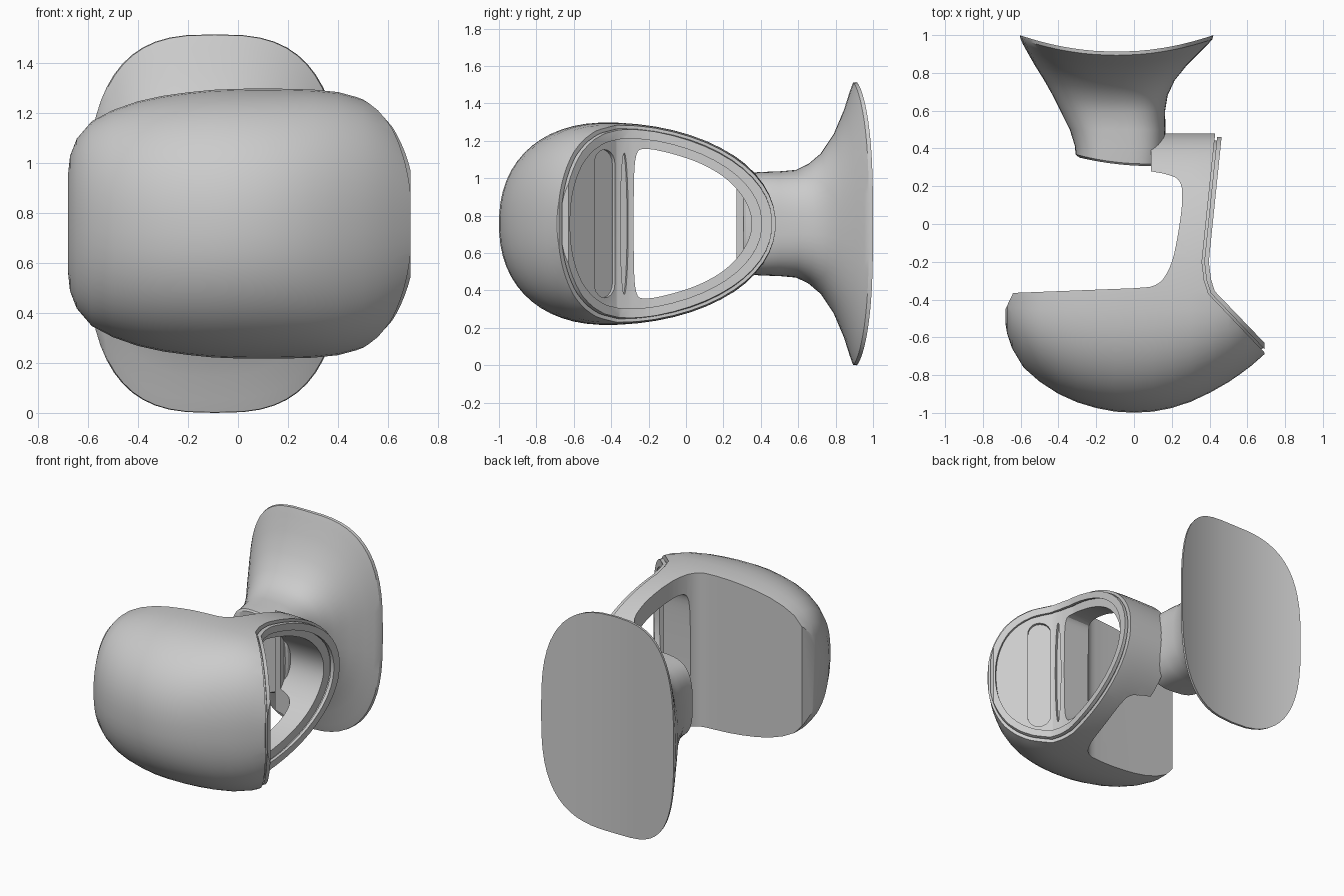
import bpy, bmesh, math
from mathutils import Matrix

if "Cube" in bpy.data.objects:
    bpy.data.objects.remove(bpy.data.objects["Cube"])

ZC = 0.757  # mid height of the whole model


def finish(name, bm):
    bmesh.ops.recalc_face_normals(bm, faces=bm.faces)
    me = bpy.data.meshes.new(name)
    bm.to_mesh(me)
    bm.free()
    ob = bpy.data.objects.new(name, me)
    bpy.context.collection.objects.link(ob)
    return ob


def prism(name, pts, place):
    """Extrude a 2D outline; place(a, b, end) gives 3D positions of both ends."""
    bm = bmesh.new()
    lo, hi = [[bm.verts.new(place(a, b, e)) for a, b in pts] for e in (0, 1)]
    bm.faces.new(lo)
    bm.faces.new(hi)
    for i in range(len(pts)):
        j = (i + 1) % len(pts)
        bm.faces.new((lo[i], lo[j], hi[j], hi[i]))
    return finish(name, bm)


def vertical(name, pts):
    return prism(name, pts, lambda x, y, e: (x, y, -0.1 + 1.8 * e))


def boolean(ob, cutter, op):
    mod = ob.modifiers.new("cut", 'BOOLEAN')
    mod.operation, mod.object, mod.solver = op, cutter, 'EXACT'
    bpy.context.view_layer.update()
    dg = bpy.context.evaluated_depsgraph_get()
    me = bpy.data.meshes.new_from_object(ob.evaluated_get(dg))
    ob.modifiers.clear()
    ob.data = me
    bpy.data.objects.remove(cutter)


def chaikin(pts, closed=False, passes=2):
    for _ in range(passes):
        ends = list(zip(pts, pts[1:] + pts[:1])) if closed else list(zip(pts, pts[1:]))
        new = []
        for (a, b), (c, d) in ends:
            new += [(.75*a + .25*c, .75*b + .25*d), (.25*a + .75*c, .25*b + .75*d)]
        pts = new if closed else [pts[0]] + new + [pts[-1]]
    return pts


def spow(v, p):
    return math.copysign(abs(v) ** p, v)


def loft(name, rings, strip_caps=False):
    bm = bmesh.new()
    vs = [[bm.verts.new(p) for p in r] for r in rings]
    n = len(vs[0])
    for a, b in zip(vs, vs[1:]):
        for i in range(n):
            bm.faces.new((a[i], a[(i + 1) % n], b[(i + 1) % n], b[i]))
    for r in (vs[0], vs[-1]):
        if not strip_caps:
            bm.faces.new(r)
            continue
        for i in range(n // 2):
            f = [r[i], r[i + 1], r[n - i - 1], r[(n - i) % n]]
            bm.faces.new(list(dict.fromkeys(f)))
    return finish(name, bm)


# Egg-shaped shell lofted along x: station x, front y, half height
STATIONS = [(-.68, -.53, .2), (-.672, -.58, .27), (-.645, -.66, .34), (-.585, -.76, .41),
            (-.5, -.835, .455), (-.4, -.9, .49), (-.3, -.945, .512), (-.2, -.975, .526),
            (-.1, -.994, .536), (0, -1, .54), (.1, -.994, .541), (.2, -.975, .54),
            (.3, -.942, .537), (.4, -.895, .527), (.5, -.838, .5), (.56, -.797, .47),
            (.62, -.752, .43), (.69, -.69, .36)]


def egg(name, s=1.0):
    rings, n = [], 56
    for x, front, h in STATIONS:
        ring = []
        for i in range(n):
            t = 2 * math.pi * (i + .5) / n
            c, q = math.cos(t), math.sin(t)
            p = 2 / 2.25 if c < 0 else 1 / 1.03
            y = -.42 + spow(c, p) * (.9 if c > 0 else -.42 - front)
            ring.append((x, -.1 + (y + .1) * s, ZC + spow(q, p) * h * s))
        rings.append(ring)
    return loft(name, rings)


def outer_line(d):
    """Top-view line of the right-hand frame face, moved outwards by d."""
    return [(.70 + .7 * d, -.69 + .7 * d), (.395 + .9 * d, -.37 + .4 * d),
            (.372 + d, -.3 + .2 * d), (.36 + d, -.2), (.432 + d, .5)]


# Main shell: egg trimmed by the C-shaped plan outline
shell = egg("mirror_housing")
inner = chaikin([(.1, .277), (.17, .265), (.25, .235), (.258, .12), (.235, -.05),
                 (.2, -.22), (.13, -.33), (0, -.34)])
plan = ([(-.8, -1.1), (.8, -1.1)] + outer_line(0) + [(.39, .6), (.09, .6), (.09, .279)]
        + inner + [(-.64, -.365), (-.73, -.555)])
boolean(shell, vertical("plan_cutter", plan), 'INTERSECT')

# Opening through the side frame
half = [(-.28, .2), (-.272, .37), (-.235, .41), (-.05, .37), (.1, .315), (.23, .235), (.325, .12)]
hole = chaikin(half + [(.36, 0)] + [(y, -z) for y, z in reversed(half)], True)
boolean(shell, prism("opening_cutter", hole,
                     lambda y, z, e: (.14 + .6 * e, y, ZC + z)), 'DIFFERENCE')


# Pill recess and narrow slit on the slanted panel
def recess(pts, x, y, angle):
    m = Matrix.Translation((x, y, ZC)) @ Matrix.Rotation(math.radians(angle), 4, 'Z')
    cut = prism("recess_cutter", pts, lambda a, b, e: (-.02 + .08 * e, a, b))
    cut.data.transform(m)
    boolean(shell, cut, 'DIFFERENCE')


arc = [math.pi * i / 10 for i in range(11)]
pill = [(.076 * math.cos(t), .32 + .076 * math.sin(t)) for t in arc]
pill += [(-a, -b) for a, b in pill]
slit = [(.022 * math.cos(2 * math.pi * i / 24), .38 * math.sin(2 * math.pi * i / 24)) for i in range(24)]
recess(pill, .457, -.435, 43.6)
recess(slit, .381, -.33, 18)


# Raised rim following the frame, on a narrower groove band
def rim(name, outer, inside, d0, d1):
    ob = egg(name, outer)
    strip = vertical("strip_cutter", outer_line(d0) + outer_line(d1)[::-1])
    boolean(ob, strip, 'INTERSECT')
    boolean(ob, egg("rim_cutter", inside), 'DIFFERENCE')
    return ob


parts = [shell,
         rim("rim_groove", .935, .885, -.006, .016),
         rim("frame_rim", .968, .87, .012, .036)]

# Flared foot: y at middle, y at side edges, left x, right x, half height, roundness
FOOT = [(.315, .33, -.29, .15, .262, 3), (.325, .345, -.31, .16, .272, 3), (.41, .41, -.312, .165, .277, 3),
        (.5, .5, -.34, .166, .28, 2.8), (.59, .6, -.39, .165, .288, 2.6),
        (.655, .68, -.43, .178, .32, 2.5), (.72, .76, -.475, .215, .375, 2.5),
        (.79, .84, -.525, .28, .48, 2.6), (.845, .91, -.565, .35, .61, 2.7),
        (.875, .95, -.587, .39, .705, 2.8), (.893, .978, -.6, .415, .755, 2.9),
        (.912, 1.0, -.605, .42, .757, 2.9)]
rings = []
for ym, ye, xl, xr, hz, p in FOOT:
    ring = []
    for i in range(56):
        t = 2 * math.pi * i / 56
        u, w = spow(math.cos(t), 2 / p), spow(math.sin(t), 2 / p)
        ring.append(((xl + xr) / 2 + u * (xr - xl) / 2, ym + (ye - ym) * u * u, ZC + w * hz))
    rings.append(ring)
for k in (0, 1):  # slant the inner face of the stem
    rings[k] = [(x, y - .1 * (x + .07), z) for x, y, z in rings[k]]
parts.append(loft("mounting_foot", rings, True))

for ob in parts:
    bpy.ops.object.select_all(action='DESELECT')
    ob.select_set(True)
    bpy.context.view_layer.objects.active = ob
    bpy.ops.object.shade_smooth_by_angle(angle=math.radians(30))
